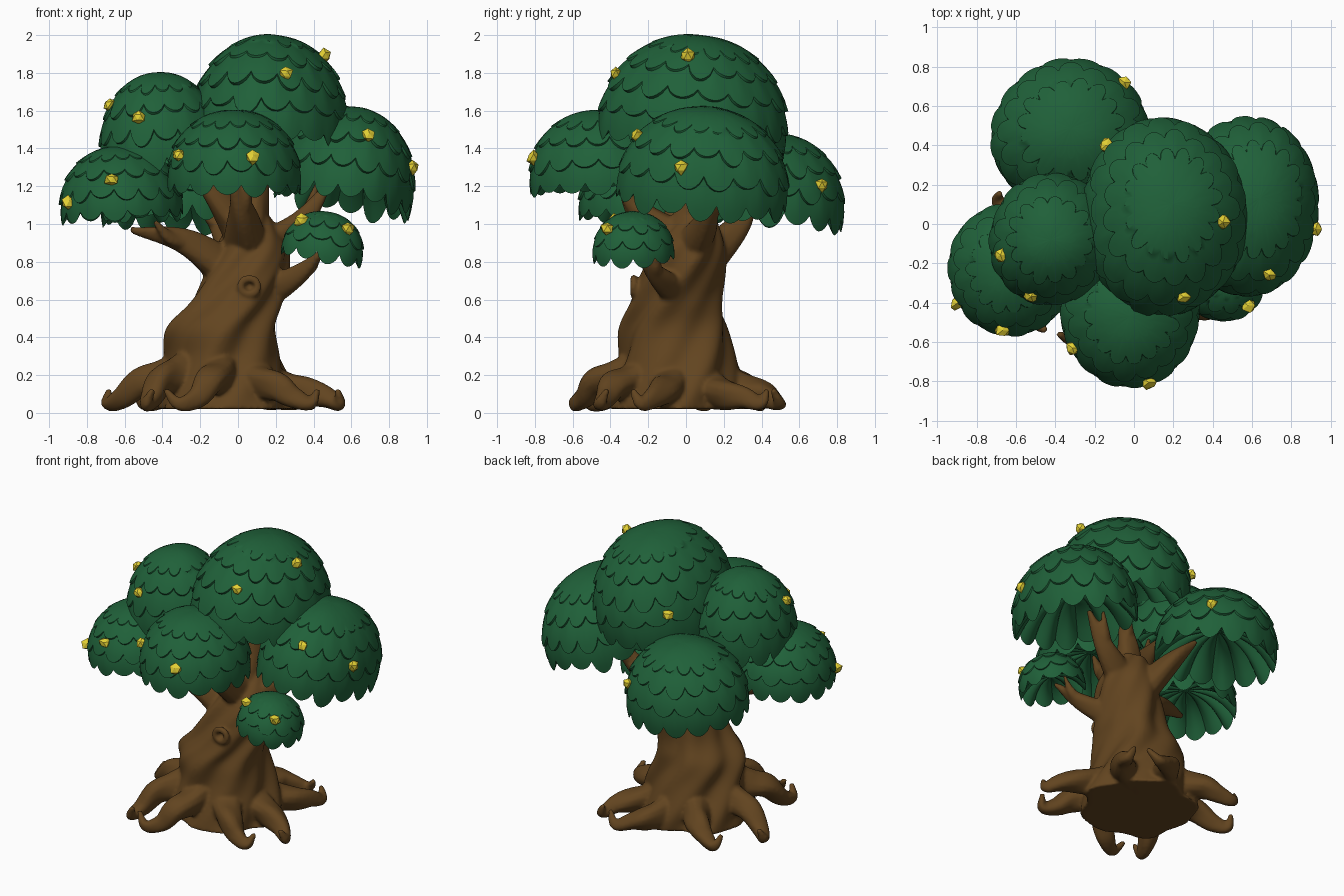
import bpy, bmesh, math, random
from mathutils import Vector, Matrix

if "Cube" in bpy.data.objects:
    bpy.data.objects.remove(bpy.data.objects["Cube"])

random.seed(4)


def material(name, col):
    m = bpy.data.materials.new(name)
    m.diffuse_color = (*col, 1)
    m.use_nodes = True
    m.node_tree.nodes["Principled BSDF"].inputs["Base Color"].default_value = m.diffuse_color
    return m


BARK = material("bark brown", (0.122, 0.058, 0.014))
LEAF = material("leaf green", (0.014, 0.118, 0.041))
YELLOW = material("blossom yellow", (0.78, 0.64, 0.035))


def make_object(name, bm, mat, smooth=None):
    bmesh.ops.recalc_face_normals(bm, faces=bm.faces)
    me = bpy.data.meshes.new(name)
    bm.to_mesh(me)
    bm.free()
    me.materials.append(mat)
    ob = bpy.data.objects.new(name, me)
    bpy.context.collection.objects.link(ob)
    if smooth:
        bpy.ops.object.select_all(action='DESELECT')
        bpy.context.view_layer.objects.active = ob
        ob.select_set(True)
        bpy.ops.object.shade_smooth_by_angle(angle=math.radians(smooth))
    return ob


def skin(bm, rings):
    """Bridge rings of points and close both ends."""
    rows = [[bm.verts.new(p) for p in r] for r in rings]
    n = len(rows[0])
    for a, b in zip(rows, rows[1:]):
        for i in range(n):
            j = (i + 1) % n
            bm.faces.new((a[i], a[j], b[j], b[i]))
    bm.faces.new(rows[0][::-1])
    bm.faces.new(rows[-1])


def spline(pts, steps):
    """Catmull-Rom through points of any length."""
    p = [Vector(q) for q in pts]
    p = [p[0] * 2 - p[1]] + p + [p[-1] * 2 - p[-2]]
    out = []
    for i in range(1, len(p) - 2):
        a, b, c, d = p[i - 1:i + 3]
        for k in range(steps):
            t = k / steps
            out.append(0.5 * (2 * b + (c - a) * t + (2 * a - 5 * b + 4 * c - d) * t * t
                              + (3 * b - a - 3 * c + d) * t ** 3))
    return out + [p[-2]]


def tube(bm, pts, steps=6, seg=14):
    """Limb through (x, y, z, radius) points."""
    path = spline(pts, steps)
    pos = [Vector(q[:3]) for q in path]
    n = Vector((0.31, 0.52, 0.8))
    rings = []
    for i, q in enumerate(path):
        t = (pos[min(i + 1, len(pos) - 1)] - pos[max(i - 1, 0)]).normalized()
        n = (n - t * n.dot(t)).normalized()
        b = t.cross(n)
        ring = []
        for k in range(seg):
            a = math.tau * k / seg
            r = max(q[3], 0.01) * (1 + 0.09 * math.cos(3 * a + i * 0.25))
            ring.append(pos[i] + (n * math.cos(a) + b * math.sin(a)) * r)
        rings.append(ring)
    skin(bm, rings)


wood = bmesh.new()

# Trunk: twisted, fluted column (z, centre x, centre y, radius)
rings = []
for z, cx, cy, r in spline([(0.02, -0.06, -0.03, 0.37), (0.28, -0.07, -0.04, 0.305), (0.45, -0.08, -0.06, 0.28),
                            (0.6, -0.01, -0.05, 0.235), (0.85, 0.07, 0.01, 0.195),
                            (1.03, 0.08, 0.06, 0.1)], 8):
    ring = []
    for k in range(64):
        a = math.tau * k / 64
        f = r * (1 + 0.055 * math.cos(5 * (a - 1.9 * z)) + 0.035 * math.cos(8 * (a - 2.4 * z) + 1))
        ring.append((cx + f * math.cos(a), cy + f * math.sin(a), z))
    rings.append(ring)
skin(wood, rings)

# Roots: eight arches around the base, highest at front left, each curling at the tip
for i in range(8):
    ang = math.radians(175 + 44 * i)
    ln = 0.58 + 0.02 * math.cos(2 * ang)
    h = 0.155 + 0.045 * math.cos(ang - math.radians(225))
    curl = (0.3 if i % 2 else -0.35) * (1 - 0.5 * abs(math.cos(ang)))

    def at(r, z, turn, w):
        a = ang + turn * curl
        return (-0.07 + r * math.cos(a), -0.04 + r * math.sin(a), z, w)
    tube(wood, [at(0.2, h + 0.03, 0, 0.12), at(0.34, h, 0, 0.09), at(0.45, h * 0.85, 0.2, 0.078),
                at(ln - 0.045, 0.08, 0.5, 0.058), at(ln + 0.04, 0.05, 0.9, 0.036),
                at(ln + 0.045, 0.125, 1.3, 0.015)])


def branch(z, knee, tip, r):
    """Limb from the trunk axis through a knee to a tip, with one side twig."""
    k, t = Vector(knee), Vector(tip)
    tube(wood, [(0.05, 0, z, r), (*knee, r * 0.55), (*tip, r * 0.13)], 10)
    out = t - k
    side = Vector((-out.y, out.x, 0)).normalized() * 0.07
    mid = k + out * 0.35 + side * 0.6
    end = k + out * 0.65 + side + Vector((0, 0, 0.07))
    tube(wood, [(*k, r * 0.4), (*mid, r * 0.28), (*end, r * 0.1)])


# Branches: one limb reaching into every clump
branch(0.66, (-0.27, -0.1, 0.9), (-0.57, -0.2, 0.97), 0.13)
branch(0.86, (0.02, -0.24, 1.06), (-0.03, -0.36, 1.25), 0.13)
branch(0.92, (-0.14, -0.05, 1.18), (-0.3, -0.07, 1.4), 0.11)
branch(0.92, (0.1, 0.05, 1.15), (0.14, 0.04, 1.4), 0.12)
branch(0.82, (0.32, 0.1, 1.0), (0.49, 0.13, 1.22), 0.12)
branch(0.59, (0.32, -0.15, 0.73), (0.45, -0.26, 0.86), 0.1)
branch(0.72, (-0.08, 0.27, 0.98), (-0.22, 0.36, 1.15), 0.12)

# Knot hole rim on the trunk front
tube(wood, [(0.06 + 0.047 * math.cos(a * math.tau / 8), -0.277, 0.67 + 0.042 * math.sin(a * math.tau / 8), 0.02)
            for a in range(9)])

tree = make_object("trunk_roots_and_branches", wood, BARK)
rm = tree.modifiers.new("blend", 'REMESH')
rm.mode = 'VOXEL'
rm.voxel_size = 0.012
rm.use_smooth_shade = True
sm = tree.modifiers.new("soften", 'SMOOTH')
sm.iterations = 4
sm.factor = 0.5


def clump(name, centre, radii, tilt, rows, lobes, blossoms):
    """Hollow dome of staggered rounded leaf scales; blossoms are (polar, azimuth) degrees."""
    bm = bmesh.new()
    seg, tmax = lobes * 8, 1.85
    jit = [[random.uniform(0.55, 1.25) for _ in range(lobes + 1)] for _ in range(rows + 1)]
    mat = Matrix.Translation(centre) @ Matrix.Rotation(tilt[0], 4, 'X') @ Matrix.Rotation(tilt[1], 4, 'Y')

    def lobe(k, u):
        x = u / math.tau * lobes + 0.5 * (k % 2)
        return abs(math.sin(math.pi * x)) ** 0.7 * jit[k][int(x) % lobes]

    def edge(k, u):
        return k - 0.5 * (1 - lobe(k, u)) if k else 0

    def point(theta, u, f):
        f *= 1 + 0.015 * math.sin(3 * u + centre[0] * 9) * math.sin(theta)
        side = abs(math.sin(theta)) ** 0.93          # slightly plump sides
        return mat @ Vector((radii[0] * f * side * math.cos(u), radii[1] * f * side * math.sin(u),
                             radii[2] * f * math.cos(theta)))
    angles = [math.tau * j / seg for j in range(seg)]
    grid = []
    for k in range(1, rows + 1):                     # overlapping rows of scales
        for f in (0.04, 0.25, 0.5, 0.75, 1):
            ring = []
            for u in angles:
                lo, hi = edge(k - 1, u), edge(k, u)
                th = (lo + (hi - lo) * f) * tmax / rows
                fade = min(1, max(0, (th - 0.4) / 0.6))
                lift = 0.042 * f * (0.4 + 0.6 * min(1, lobe(k, u)))
                ring.append(point(th, u, 0.985 + (lift - 0.02) * fade))
            grid.append(ring)
    hub = mat @ Vector((0, 0, radii[2] * 0.3))
    rim = grid[-1]
    for i in range(1, 9):                            # shallow hollow underside
        w = 1 - i / 8.5
        lift = (mat.to_3x3() @ Vector((0, 0, radii[2] * 0.5)))
        flat = hub - lift
        grid.append([flat + (p - flat) * w + lift * (1 - w ** 3) for p in rim])
    skin(bm, grid)
    make_object(name, bm, LEAF, 40)
    for n, (polar, azimuth) in enumerate(blossoms):  # faceted yellow blossoms
        bm = bmesh.new()
        bmesh.ops.create_icosphere(bm, subdivisions=1, radius=0.039)
        spot = point(math.radians(polar), math.radians(azimuth), 1.0)
        for v in bm.verts:
            v.co = v.co * random.uniform(0.75, 1.15) + spot
        make_object("%s_blossom_%d" % (name, n + 1), bm, YELLOW)


# Leaf clumps
clump("top_clump", (0.155, 0.035, 1.51), (0.43, 0.51, 0.5), (-0.14, 0.08), 6, 17, [(62, -78), (38, -14), (77, 136)])
clump("back_clump", (-0.32, 0.45, 1.1), (0.41, 0.39, 0.39), (-0.1, 0), 5, 16, [(70, 45)])
clump("upper_left_clump", (-0.41, -0.08, 1.39), (0.33, 0.34, 0.42), (0, -0.03), 5, 15, [(54, 196), (65, 249)])
clump("lower_left_clump", (-0.62, -0.23, 1.1), (0.33, 0.34, 0.32), (0, -0.04), 5, 15, [(65, 262), (86, 211)])
clump("front_clump", (-0.02, -0.46, 1.25), (0.36, 0.37, 0.36), (0.03, 0), 5, 15, [(70, 209), (72, 286)])
clump("right_clump", (0.57, 0.09, 1.2), (0.375, 0.46, 0.43), (-0.1, 0.17), 5, 17, [(55, 284), (70, 343)])
clump("small_low_clump", (0.45, -0.28, 0.86), (0.22, 0.22, 0.21), (0, 0.17), 4, 11, [(50, 309), (50, 216)])
